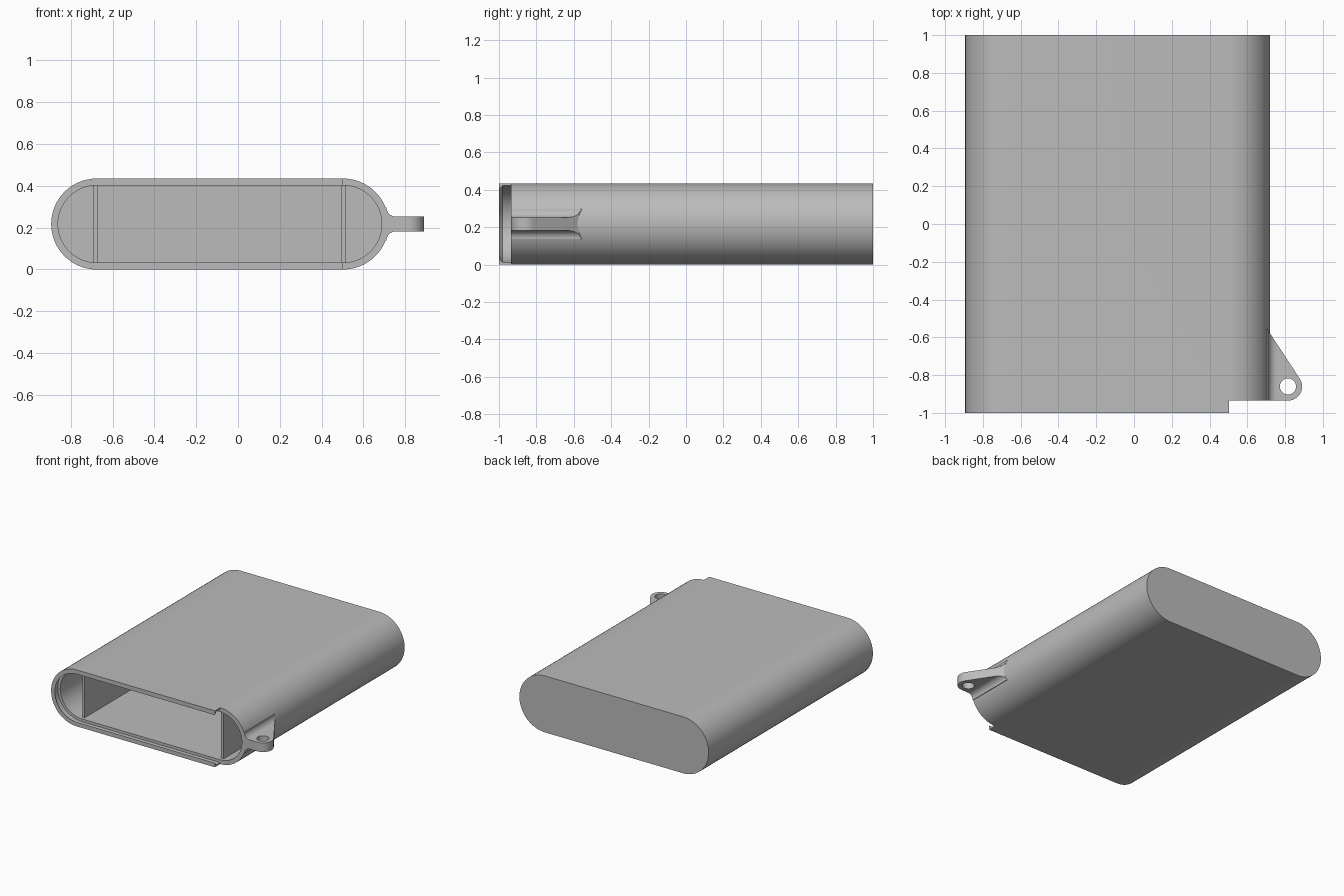
import bpy, bmesh, math
from mathutils import Matrix

if "Cube" in bpy.data.objects:
    bpy.data.objects.remove(bpy.data.objects["Cube"])

grey = bpy.data.materials.new("plain grey")
grey.use_nodes = True
COLOR = (0.5, 0.5, 0.5, 1)
grey.diffuse_color = COLOR
grey.node_tree.nodes["Principled BSDF"].inputs["Base Color"].default_value = COLOR

R = 0.2175                   # outer radius of the rounded sides
X_LEFT, X_RIGHT = -0.676, 0.503
WALL = 0.033
NOTCH_Y = -0.935


def add_object(name, bm):
    bmesh.ops.recalc_face_normals(bm, faces=bm.faces)
    mesh = bpy.data.meshes.new(name)
    bm.to_mesh(mesh)
    bm.free()
    mesh.materials.append(grey)
    obj = bpy.data.objects.new(name, mesh)
    bpy.context.collection.objects.link(obj)
    return obj


def box(name, lo, hi):
    bm = bmesh.new()
    size = [b - a for a, b in zip(lo, hi)]
    mid = [(a + b) / 2 for a, b in zip(lo, hi)]
    bmesh.ops.create_cube(bm, size=1, matrix=Matrix.Translation(mid) @ Matrix.Diagonal((*size, 1)))
    return add_object(name, bm)


def prism(name, points, offset):
    bm = bmesh.new()
    face = bm.faces.new([bm.verts.new(p) for p in points])
    top = bmesh.ops.extrude_face_region(bm, geom=[face])["geom"]
    bmesh.ops.translate(bm, vec=offset, verts=[v for v in top if isinstance(v, bmesh.types.BMVert)])
    return add_object(name, bm)


def arc(cx, cy, r, start, end, n):
    angles = [math.radians(start + (end - start) * i / n) for i in range(n + 1)]
    return [(cx + r * math.cos(a), cy + r * math.sin(a)) for a in angles]


def cut(obj, tool, operation):
    mod = obj.modifiers.new("cut", "BOOLEAN")
    mod.operation, mod.object, mod.solver = operation, tool, "EXACT"
    bpy.context.view_layer.objects.active = obj
    bpy.ops.object.modifier_apply(modifier=mod.name)
    bpy.data.objects.remove(tool)


def smooth(obj):
    bpy.ops.object.select_all(action="DESELECT")
    obj.select_set(True)
    bpy.context.view_layer.objects.active = obj
    bpy.ops.object.shade_smooth_by_angle(angle=math.radians(30))


# Case: one skin running from the back, round the lip and groove, to the inner floor
stations = [(1, 0), (-1, 0), (-1, WALL), (-0.993, 0.025), (-0.98, 0.012),
            (NOTCH_Y - 0.001, 0.012), (NOTCH_Y - 0.001, WALL), (1 - WALL, WALL)]
bm = bmesh.new()
rings = []
for y, inset in stations:
    outline = arc(X_RIGHT, R, R - inset, -90, 90, 32) + arc(X_LEFT, R, R - inset, 90, 270, 32)
    rings.append([bm.verts.new((x, y, z)) for x, z in outline])
for a, b in zip(rings, rings[1:]):
    for i in range(len(a)):
        j = (i + 1) % len(a)
        bm.faces.new((a[i], a[j], b[j], b[i]))
bm.faces.new(rings[0])
bm.faces.new(rings[-1])
case = add_object("case", bm)

# Step at the right-hand end of the opening
cut(case, box("notch_cutter", (X_RIGHT, -1.2, -0.2), (1, NOTCH_Y, 0.7)), "DIFFERENCE")
smooth(case)

# Thin dividers inside
for name, x in (("right_divider", -0.69), ("left_divider", 0.494)):
    box(name, (x, -0.91, 0.02), (x + 0.02, 0.98, 2 * R - 0.02))

# Strap tab: filleted side profile trimmed by its plan outline
HALF, FILLET = 0.035, 0.045
upper = arc(0.755, R + HALF + FILLET, FILLET, 180, 270, 8)
profile = [(0.692, upper[0][1])] + upper + [(0.95, R + HALF)]
profile += [(x, 2 * R - z) for x, z in reversed(profile)]
tab = prism("strap_tab", [(x, -1.1, z) for x, z in profile], (0, 0.7, 0))

HOLE = (0.815, -0.86)
plan = [(0.68, NOTCH_Y)] + arc(*HOLE, 0.075, -90, 33, 20) + [(0.692, -0.536), (0.68, -0.536)]
cut(tab, prism("tab_outline", [(x, y, -0.1) for x, y in plan], (0, 0, 0.7)), "INTERSECT")
hole = arc(*HOLE, 0.043, 0, 360, 32)[:-1]
cut(tab, prism("hole_cutter", [(x, y, -0.1) for x, y in hole], (0, 0, 0.7)), "DIFFERENCE")
smooth(tab)
